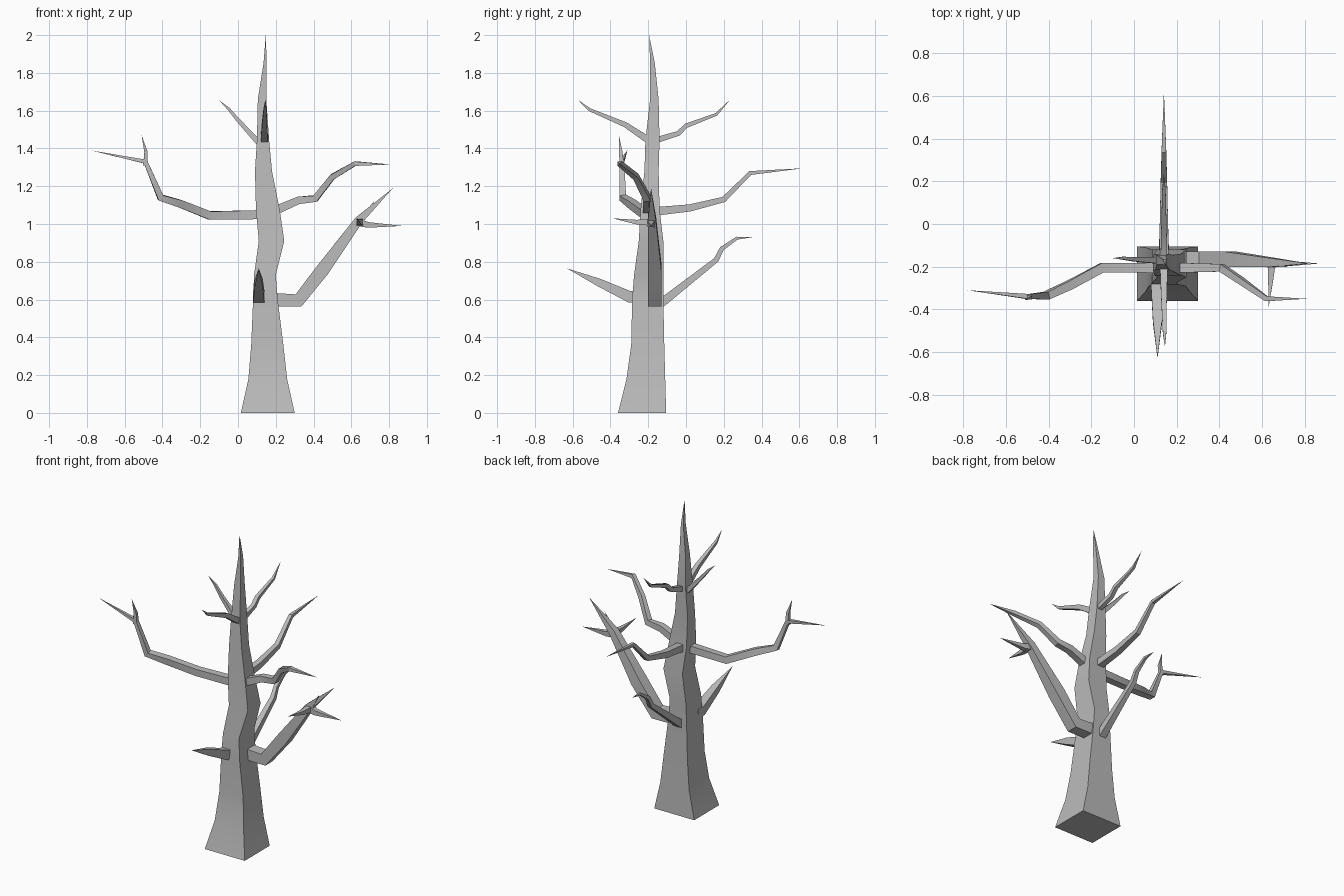
import bpy, bmesh, math
from mathutils import Vector

if "Cube" in bpy.data.objects:
    bpy.data.objects.remove(bpy.data.objects["Cube"])

bark = bpy.data.materials.new("grey bark")
bark.use_nodes = True
GREY = (0.5, 0.5, 0.5, 1)
bark.diffuse_color = GREY
bark.node_tree.nodes["Principled BSDF"].inputs["Base Color"].default_value = GREY

CORNERS = ((-1, -1), (1, -1), (1, 1), (-1, 1))


def skin(name, rings, tip=None):
    """Join four-cornered rings into a limb, ending in a point if a tip is given."""
    bm = bmesh.new()
    loops = [[bm.verts.new(p) for p in ring] for ring in rings]
    for a, b in zip(loops, loops[1:]):
        for i in range(4):
            j = (i + 1) % 4
            bm.faces.new((a[i], a[j], b[j], b[i]))
    bm.faces.new(loops[0][::-1])
    if tip is not None:
        end = bm.verts.new(tip)
        for i in range(4):
            bm.faces.new((loops[-1][i], loops[-1][(i + 1) % 4], end))
    bmesh.ops.recalc_face_normals(bm, faces=bm.faces)
    mesh = bpy.data.meshes.new(name)
    bm.to_mesh(mesh)
    bm.free()
    mesh.materials.append(bark)
    obj = bpy.data.objects.new(name, mesh)
    bpy.context.collection.objects.link(obj)
    bpy.ops.object.select_all(action="DESELECT")
    obj.select_set(True)
    bpy.context.view_layer.objects.active = obj
    bpy.ops.object.shade_smooth_by_angle(angle=math.radians(30))
    return obj


def branch(name, side, path, sizes):
    """Square limb along path; sizes are half widths at all points but the tip."""
    pts = [Vector(p) for p in path]
    rings = []
    for i, r in enumerate(sizes):
        ahead = (pts[i + 1] - pts[i]).normalized()
        back = (pts[i] - pts[i - 1]).normalized() if i else ahead
        along = (ahead + back).normalized()
        across = Vector(side)
        across = (across - along * across.dot(along)).normalized()
        up = along.cross(across)
        rings.append([pts[i] + across * r * u + up * r * v for u, v in CORNERS])
    return skin(name, rings, pts[-1])


# Trunk: height, left edge, right edge, front edge, back edge
TRUNK = [
    (0, .015, .30, -.36, -.105), (.18, .055, .26, -.315, -.11),
    (.36, .07, .24, -.29, -.115), (.6, .08, .21, -.285, -.12),
    (.73, .085, .20, -.275, -.12), (.91, .11, .245, -.25, -.12),
    (1.08, .095, .22, -.24, -.14), (1.28, .09, .18, -.22, -.145),
    (1.44, .10, .165, -.215, -.14), (1.66, .105, .15, -.19, -.145),
    (1.85, .135, .152, -.19, -.165),
]
skin("trunk", [[(x0, y0, z), (x1, y0, z), (x1, y1, z), (x0, y1, z)]
               for z, x0, x1, y0, y1 in TRUNK], (.147, -.195, 2))

X, Y = (1, 0, 0), (0, 1, 0)

# Left limbs and their twigs
branch("low_left_limb", Y,
       [(.17, -.165, .6), (.32, -.165, .595), (.45, -.165, .76),
        (.64, -.18, 1.02), (.82, -.185, 1.19)], [.036, .036, .036, .022])
branch("low_left_twig_outer", Y,
       [(.63, -.185, 1.01), (.69, -.185, .995), (.87, -.185, .99)], [.02, .015])
branch("low_left_twig_front", X,
       [(.645, -.17, 1.01), (.64, -.26, 1.01), (.63, -.39, 1.03)], [.02, .012])
branch("low_left_twig_upper", Y,
       [(.66, -.19, 1.03), (.72, -.2, 1.12)], [.012])
branch("high_left_limb", Y,
       [(.17, -.205, 1.06), (.32, -.205, 1.125), (.41, -.205, 1.135),
        (.5, -.265, 1.25), (.62, -.35, 1.32), (.81, -.35, 1.315)],
       [.024, .02, .018, .015, .012])

# Right limbs and twig
branch("main_right_limb", Y,
       [(.15, -.205, 1.05), (-.15, -.205, 1.045), (-.3, -.285, 1.105),
        (-.41, -.335, 1.14), (-.49, -.34, 1.33), (-.78, -.31, 1.39)],
       [.024, .022, .021, .018, .012])
branch("main_right_twig", Y,
       [(-.49, -.34, 1.31), (-.487, -.345, 1.38), (-.51, -.355, 1.47)], [.012, .009])
branch("high_right_twig", Y,
       [(.12, -.17, 1.42), (0, -.165, 1.55), (-.05, -.16, 1.61),
        (-.1, -.16, 1.655)], [.016, .01, .007])

# Front limbs
branch("low_front_limb", X,
       [(.11, -.24, .615), (.11, -.3, .615), (.11, -.46, .69), (.11, -.63, .765)],
       [.03, .03, .021])
branch("high_front_limb", X,
       [(.14, -.17, 1.435), (.14, -.215, 1.455), (.14, -.32, 1.525),
        (.143, -.51, 1.605), (.145, -.575, 1.66)], [.018, .018, .014, .008])

# Back limbs
branch("low_back_limb", X,
       [(.14, -.17, .56), (.14, -.12, .59), (.14, .16, .81), (.14, .19, .87),
        (.14, .27, .925), (.14, .35, .93)], [.025, .023, .014, .012, .008])
branch("middle_back_limb", X,
       [(.14, -.18, 1.065), (.14, .02, 1.085), (.14, .2, 1.13),
        (.14, .34, 1.27), (.14, .62, 1.295)], [.023, .019, .015, .011])
branch("high_back_limb", X,
       [(.14, -.17, 1.44), (.14, -.04, 1.48), (.14, 0, 1.52),
        (.14, .16, 1.58), (.14, .235, 1.66)], [.016, .013, .012, .008])
